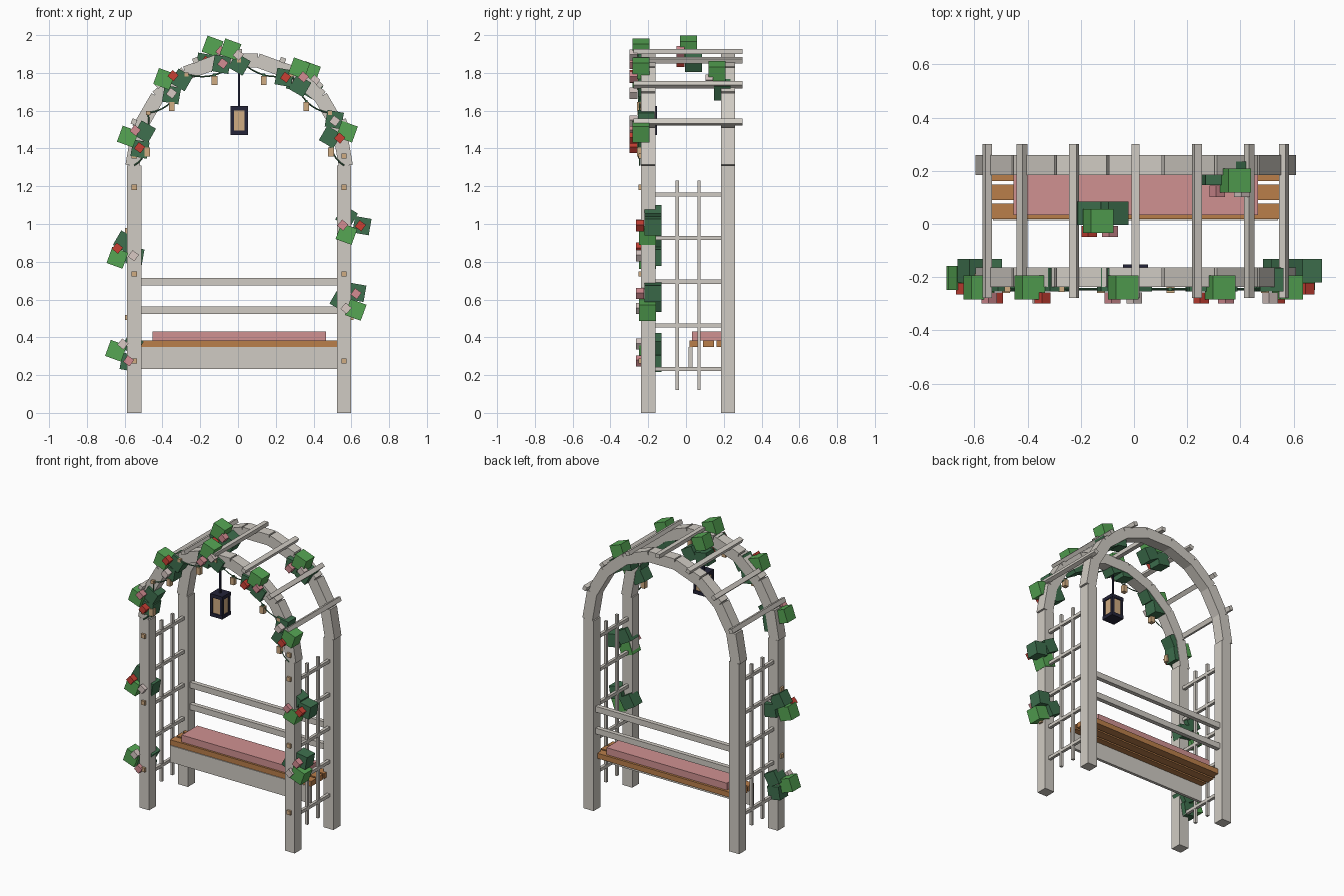
import bpy, bmesh, math
from mathutils import Matrix, Vector

if "Cube" in bpy.data.objects:
    bpy.data.objects.remove(bpy.data.objects["Cube"])

def material(name, r, g, b):
    m = bpy.data.materials.new(name)
    lin = [((c / 255 + 0.055) / 1.055) ** 2.4 for c in (r, g, b)]
    m.diffuse_color = (*lin, 1)
    m.use_nodes = True
    m.node_tree.nodes["Principled BSDF"].inputs["Base Color"].default_value = m.diffuse_color
    return m

PAINT = material("weathered white paint", 208, 203, 195)
WOOD = material("seat wood", 186, 126, 74)
CUSHION = material("cushion pink", 208, 145, 145)
DARK = material("dark leaf", 62, 112, 78)
BRIGHT = material("bright leaf", 86, 166, 84)
RED = material("red bloom", 200, 64, 52)
PINK = material("pink bloom", 212, 140, 146)
PALE = material("pale bloom", 216, 200, 196)
METAL = material("lantern metal", 36, 36, 56)
GLOW = material("warm glow", 208, 172, 130)

OX, OY = 0.006, 0.011          # frame centre
PX, PY = 0.555, 0.211          # post offsets from the frame centre
SPRING, RAD, W = 1.31, 0.556, 0.075

def boxes(name, mat, items):
    """One object from (centre, size, turn about y) boxes."""
    bm = bmesh.new()
    for c, s, a in items:
        m = Matrix.Translation(Vector(c)) @ Matrix.Rotation(a, 4, 'Y') @ Matrix.Diagonal((*s, 1))
        bmesh.ops.create_cube(bm, size=1, matrix=m)
    me = bpy.data.meshes.new(name)
    bm.to_mesh(me)
    bm.free()
    me.materials.append(mat)
    ob = bpy.data.objects.new(name, me)
    bpy.context.collection.objects.link(ob)
    return ob

def on_arch(deg, r):
    a = math.radians(deg)
    return OX + r * math.sin(a), SPRING + r * math.cos(a), a

# Posts and segmented arches, front and back
for label, y in (("front", OY - PY), ("back", OY + PY)):
    boxes(label + "_posts", PAINT,
          [((OX + s * PX, y, SPRING / 2), (W, W, SPRING), 0) for s in (-1, 1)])
    segs = []
    for i in range(9):
        x, z, a = on_arch(-80 + 20 * i, RAD)
        segs.append(((x, y, z), (0.2, W, W), a))
    boxes(label + "_arch", PAINT, segs)

# Crossbars over the arches
bars = []
for i in range(-3, 4):
    x, z, a = on_arch(22.5 * i, 0.603)
    bars.append(((x, OY, z), (0.03, 0.578, 0.027), a))
boxes("roof_crossbars", PAINT, bars)

# Side trellises
for label, s in (("left", -1), ("right", 1)):
    x = OX + s * PX
    items = [((x, OY + d, 0.675), (0.018, 0.018, 1.11), 0) for d in (-0.058, 0.058)]
    items += [((x, OY, 0.232 + 0.231 * i), (0.02, 0.36, 0.022), 0) for i in range(5)]
    boxes(label + "_trellis", PAINT, items)

# Bench
boxes("seat_slats", WOOD, [((OX, 0.048 + 0.071 * i, 0.366), (1.078, 0.058, 0.036), 0) for i in range(3)])
boxes("seat_apron", PAINT, [((OX, 0.024, 0.29), (1.07, 0.02, 0.115), 0)])
boxes("seat_cushion", CUSHION, [((OX, 0.118, 0.408), (0.918, 0.17, 0.048), 0)])
boxes("backrest_rails", PAINT, [((OX, OY + PY, z), (1.06, 0.03, 0.04), 0) for z in (0.544, 0.694)])

# Hanging lantern
LY = OY - PY
boxes("lantern_rod", METAL, [((OX, LY, 1.73), (0.011, 0.011, 0.22), 0)])
corners = [((OX + i * 0.037, LY + j * 0.037, 1.547), (0.018, 0.018, 0.14), 0)
           for i in (-1, 1) for j in (-1, 1)]
plates = [((OX, LY, z), (0.094, 0.094, 0.024), 0) for z in (1.482, 1.613)]
boxes("lantern_frame", METAL, corners + plates)
boxes("lantern_glass", GLOW, [((OX, LY, 1.547), (0.08, 0.08, 0.12), 0)])

# Light string: swags along the front arch
curve = bpy.data.curves.new("light_wire", 'CURVE')
curve.dimensions = '3D'
curve.bevel_depth = 0.004
curve.bevel_resolution = 0
FY = -0.245
bulbs, caps = [], []
for i in range(6):
    x0, z0, _ = on_arch(-90 + 30 * i, RAD)
    x1, z1, _ = on_arch(-60 + 30 * i, RAD)
    sp = curve.splines.new('POLY')
    sp.points.add(8)
    for k in range(9):
        t = k / 8
        sag = t * (1 - t)
        x = OX + (x0 + (x1 - x0) * t - OX) * (1 - 0.25 * sag)
        z = z0 + (z1 - z0) * t - 0.16 * sag
        sp.points[k].co = (x, FY, z, 1)
        if k == 4:
            bulbs.append(((x, FY, z - 0.028), (0.03, 0.03, 0.048), 0))
            caps.append(((x, FY, z), (0.014, 0.014, 0.014), 0))
    if i:
        bulbs.append(((x0, FY, z0), (0.022, 0.022, 0.022), 0))
wire = bpy.data.objects.new("light_wire", curve)
curve.materials.append(DARK)
bpy.context.collection.objects.link(wire)
boxes("bulb_caps", DARK, caps)

# Small lights on the front posts, alternating front and outer faces
for s in (-1, 1):
    bulbs.append(((OX + s * PX, -0.242, 1.36), (0.028, 0.02, 0.028), 0))
    for i in range(5):
        z = 0.275 + 0.23 * i
        if i % 2 == 0:
            bulbs.append(((OX + s * PX, -0.242, z), (0.028, 0.02, 0.028), 0))
        else:
            bulbs.append(((OX + s * (PX + 0.04), LY, z), (0.02, 0.028, 0.028), 0))
boxes("light_bulbs", GLOW, bulbs)

# Climbing plants: one bright and two dark leaves around a centre, plus two blooms
BLOOMS = (PINK, RED, PALE)

def plant(name, x, y, z, heading, hue):
    pieces = (("bright_leaf", BRIGHT, 0, 0.05, 0.09, 0, 20),
              ("dark_leaf_a", DARK, 122, 0.056, 0.088, 0.028, 10),
              ("dark_leaf_b", DARK, -122, 0.056, 0.088, 0.028, 30),
              ("bloom_a", BLOOMS[hue], -64, 0.046, 0.042, -0.04, 40),
              ("bloom_b", BLOOMS[(hue + 1) % 3], 122, 0.048, 0.042, -0.04, 36))
    for part, mat, turn, r, size, dy, spin in pieces:
        a = math.radians(heading + turn)
        boxes(f"{name}_{part}", mat, [((x + r * math.cos(a), y + dy, z + r * math.sin(a)),
                                       (size,) * 3, math.radians(spin))])

AY, VY = -0.238, -0.203        # depth of arch plants and post plants
plant("arch_lower_left", -0.535, AY, 1.45, 165, 0)
plant("arch_upper_left", -0.35, AY, 1.74, 146, 1)
plant("arch_top", -0.04, AY, 1.875, 90, 2)
plant("roof_top", -0.13, 0.012, 1.89, 95, 0)
plant("arch_upper_right", 0.30, AY, 1.78, 62, 0)
plant("roof_back_right", 0.36, 0.163, 1.76, 65, 2)
plant("arch_lower_right", 0.528, AY, 1.50, -13, 1)
plant("right_post_upper", 0.60, VY, 0.99, 239, 0)
plant("right_post_lower", 0.60, VY, 0.59, -63, 2)
plant("left_post_upper", -0.598, VY, 0.85, 216, 1)
plant("left_post_lower", -0.597, VY, 0.32, 170, 2)
